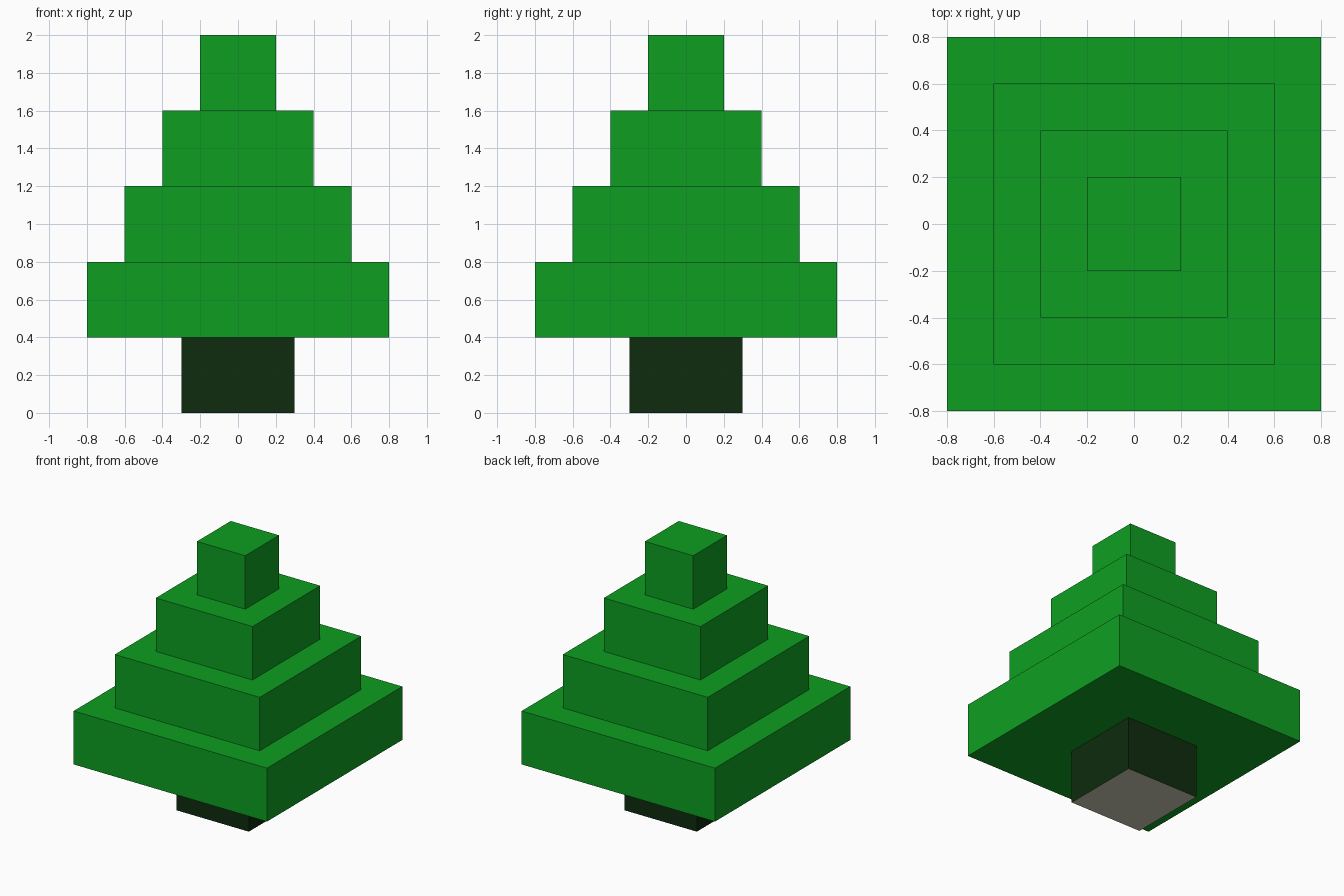
import bpy

cube = bpy.data.objects.get("Cube")
if cube:
    bpy.data.objects.remove(cube, do_unlink=True)


def make_material(name, rgb):
    mat = bpy.data.materials.new(name)
    mat.use_nodes = True
    color = (*rgb, 1.0)
    mat.diffuse_color = color
    bsdf = next(n for n in mat.node_tree.nodes if n.type == "BSDF_PRINCIPLED")
    bsdf.inputs["Base Color"].default_value = color
    return mat


def add_block(name, width, bottom, height, mat):
    bpy.ops.mesh.primitive_cube_add(size=1, location=(0, 0, bottom + height / 2))
    block = bpy.context.object
    block.name = name
    block.scale = (width, width, height)
    bpy.ops.object.transform_apply(location=False, rotation=False, scale=True)
    block.data.materials.append(mat)
    return block


leaf_green = make_material("leaf_green", (0.0044, 0.345, 0.0156))
bark_dark = make_material("dark_bark", (0.0044, 0.025, 0.0044))
cut_wood = make_material("pale_cut_wood", (0.6, 0.6, 0.46))

STEP = 0.4

# Trunk, with a pale underside
trunk = add_block("trunk", 0.6, 0, STEP, bark_dark)
trunk.data.materials.append(cut_wood)
for face in trunk.data.polygons:
    face.material_index = 1 if face.normal.z < -0.5 else 0

# Four foliage tiers, narrowing upwards
for i in range(4):
    add_block(f"foliage_tier_{i + 1}", 1.6 - STEP * i, STEP * (i + 1), STEP, leaf_green)
